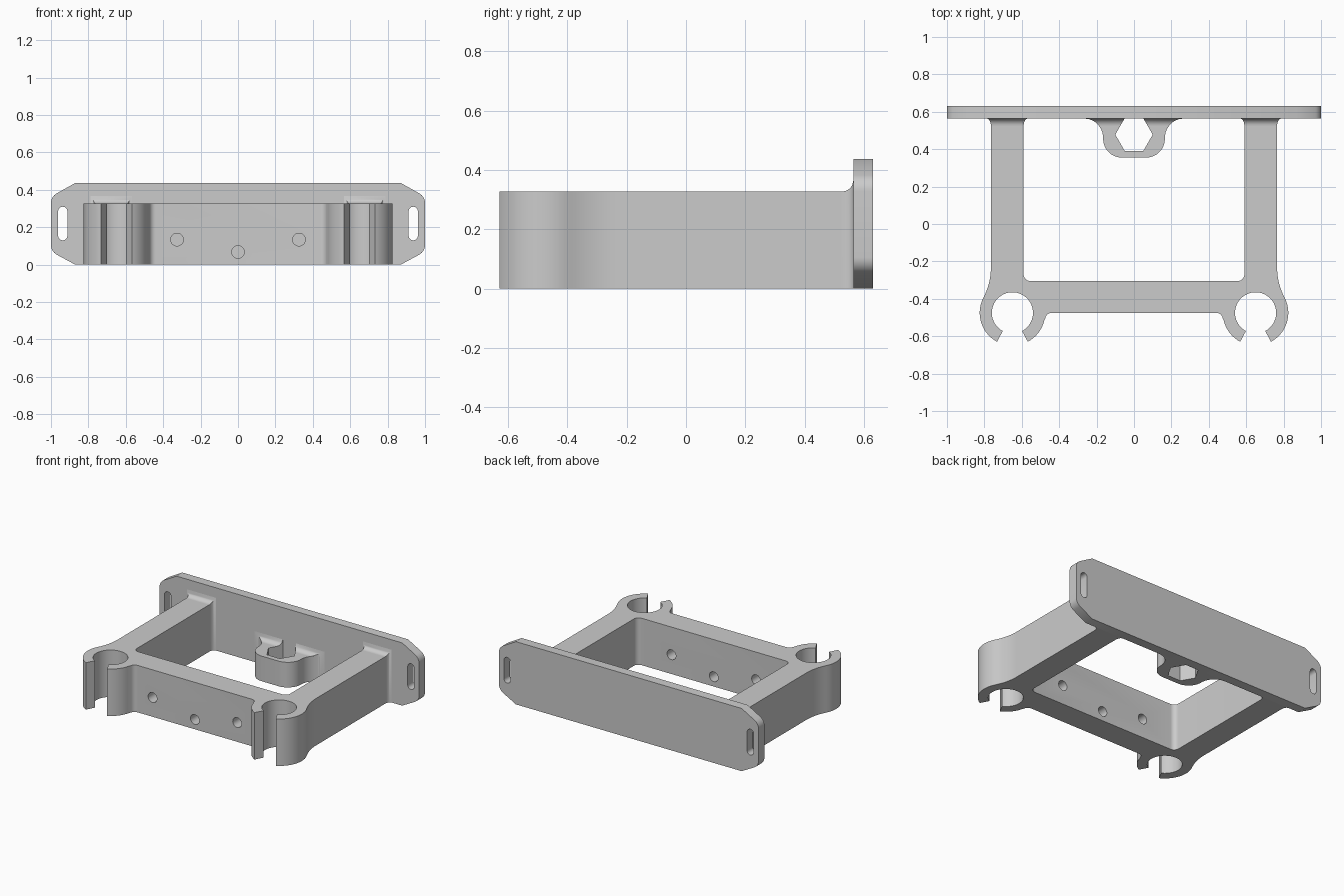
import bpy, bmesh
from math import cos, sin, radians, sqrt

cube = bpy.data.objects.get("Cube")
if cube:
    bpy.data.objects.remove(cube, do_unlink=True)

grey = bpy.data.materials.new("plain grey")
grey.use_nodes = True
grey.diffuse_color = (0.6, 0.6, 0.6, 1)
grey.node_tree.nodes["Principled BSDF"].inputs["Base Color"].default_value = (0.6, 0.6, 0.6, 1)

HEIGHT = 0.327        # frame height
FACE_Y = 0.565        # front face of the back plate
BACK_Y = 0.63
FILLET = 0.04


def arc(cx, cy, r, a0, a1, n=8):
    angles = [radians(a0 + (a1 - a0) * i / n) for i in range(n + 1)]
    return [(cx + r * cos(a), cy + r * sin(a)) for a in angles]


def mirrored(half):
    return half + [(-x, y) for x, y in reversed(half)]


def loft(name, sections):
    """Skin a list of equal-length 3D loops and cap both ends."""
    bm = bmesh.new()
    loops = [[bm.verts.new(p) for p in s] for s in sections]
    for a, b in zip(loops, loops[1:]):
        for i in range(len(a)):
            j = (i + 1) % len(a)
            bm.faces.new((a[i], a[j], b[j], b[i]))
    bm.faces.new(loops[0][::-1])
    bm.faces.new(loops[-1])
    bmesh.ops.recalc_face_normals(bm, faces=bm.faces[:])
    mesh = bpy.data.meshes.new(name)
    bm.to_mesh(mesh)
    bm.free()
    mesh.materials.append(grey)
    obj = bpy.data.objects.new(name, mesh)
    bpy.context.collection.objects.link(obj)
    return obj


def prism_z(name, pts, z0, z1):
    return loft(name, [[(x, y, z) for x, y in pts] for z in (z0, z1)])


def prism_y(name, pts, y0, y1):
    return loft(name, [[(x, y, z) for x, z in pts] for y in (y0, y1)])


def activate(obj):
    bpy.ops.object.select_all(action='DESELECT')
    obj.select_set(True)
    bpy.context.view_layer.objects.active = obj


def cut(obj, cutter):
    cutter.hide_render = True
    mod = obj.modifiers.new("cut", 'BOOLEAN')
    mod.operation = 'DIFFERENCE'
    mod.solver = 'EXACT'
    mod.object = cutter
    activate(obj)
    bpy.ops.object.modifier_apply(modifier=mod.name)
    bpy.data.objects.remove(cutter, do_unlink=True)


# Frame: front bar, two open tube clips and two side arms in one outline
cx, cy = 0.65, -0.475
half = arc(0.44, -0.51, 0.035, 90, 10, 6)            # bar to clip fillet
half += arc(cx, cy, 0.175, 193, 242, 10)             # inner jaw
half += arc(cx, cy, 0.11, 242, -62, 48)              # tube seat
half += arc(cx, cy, 0.175, -62, 27, 18)              # outer jaw
half += arc(1.115, -0.231, 0.35, 207.7, 180, 8)      # blend into arm
half += [(0.765, FACE_Y), (0.59, FACE_Y)]
half += arc(0.555, -0.27, 0.035, 0, -90, 6)          # inside corner
frame = prism_z("clip_frame", mirrored(half), 0, HEIGHT)

# Bolt holes through the front bar
for x, z in ((-0.326, 0.134), (0, 0.068), (0.326, 0.134)):
    cut(frame, prism_y("bolt_hole_cutter", arc(x, z, 0.034, 0, 350, 35), -0.7, -0.1))

# Back plate with clipped ends and strap slots
half = [(0.87, 0)] + arc(0.94, 0.106, 0.06, -62, 0) + arc(0.94, 0.329, 0.06, 0, 62)
plate = prism_y("back_plate", mirrored(half + [(0.87, 0.437)]), FACE_Y, BACK_Y)
for s in (-1, 1):
    slot = arc(s * 0.937, 0.285, 0.025, 0, 180) + arc(s * 0.937, 0.155, 0.025, 180, 360)
    cut(plate, prism_y("slot_cutter", slot, 0.4, 0.8))

# Hexagonal socket bracket behind the opening
SOCKET_TOP = 0.175
half = arc(0.065, 0.455, 0.1, -90, 0, 12)
half += arc(0.27, 0.46, 0.105, 180, 90, 12)
half += [(0.05, FACE_Y), (0.1, 0.478), (0.05, 0.391)]
socket = prism_z("hex_socket", mirrored(half), 0, SOCKET_TOP)


# Fillets where the arms and socket meet the plate
def fillet_steps(n=8):
    for i in range(n + 1):
        t = FILLET * i / n
        yield FACE_Y - FILLET + t, FILLET - sqrt(FILLET ** 2 - t ** 2)


def rectangle(x0, x1, y, top):
    return [(x0, y, 0), (x1, y, 0), (x1, y, top), (x0, y, top)]


parts = [frame, plate, socket]
for s, side in ((1, "left"), (-1, "right")):
    d_max = 0.6
    parts.append(loft(side + "_arm_fillet", [
        rectangle(s * (0.59 - d * d_max), s * (0.765 + d * d_max), y, HEIGHT + d)
        for y, d in fillet_steps()]))
    parts.append(loft(side + "_socket_fillet", [
        rectangle(s * (0.05 + (FACE_Y - y) * 0.575),
                  s * (0.27 - sqrt(max(0, 0.105 ** 2 - (y - 0.46) ** 2))),
                  y, SOCKET_TOP + d)
        for y, d in fillet_steps()]))

for part in parts:
    activate(part)
    bpy.ops.object.shade_smooth_by_angle(angle=radians(30))
